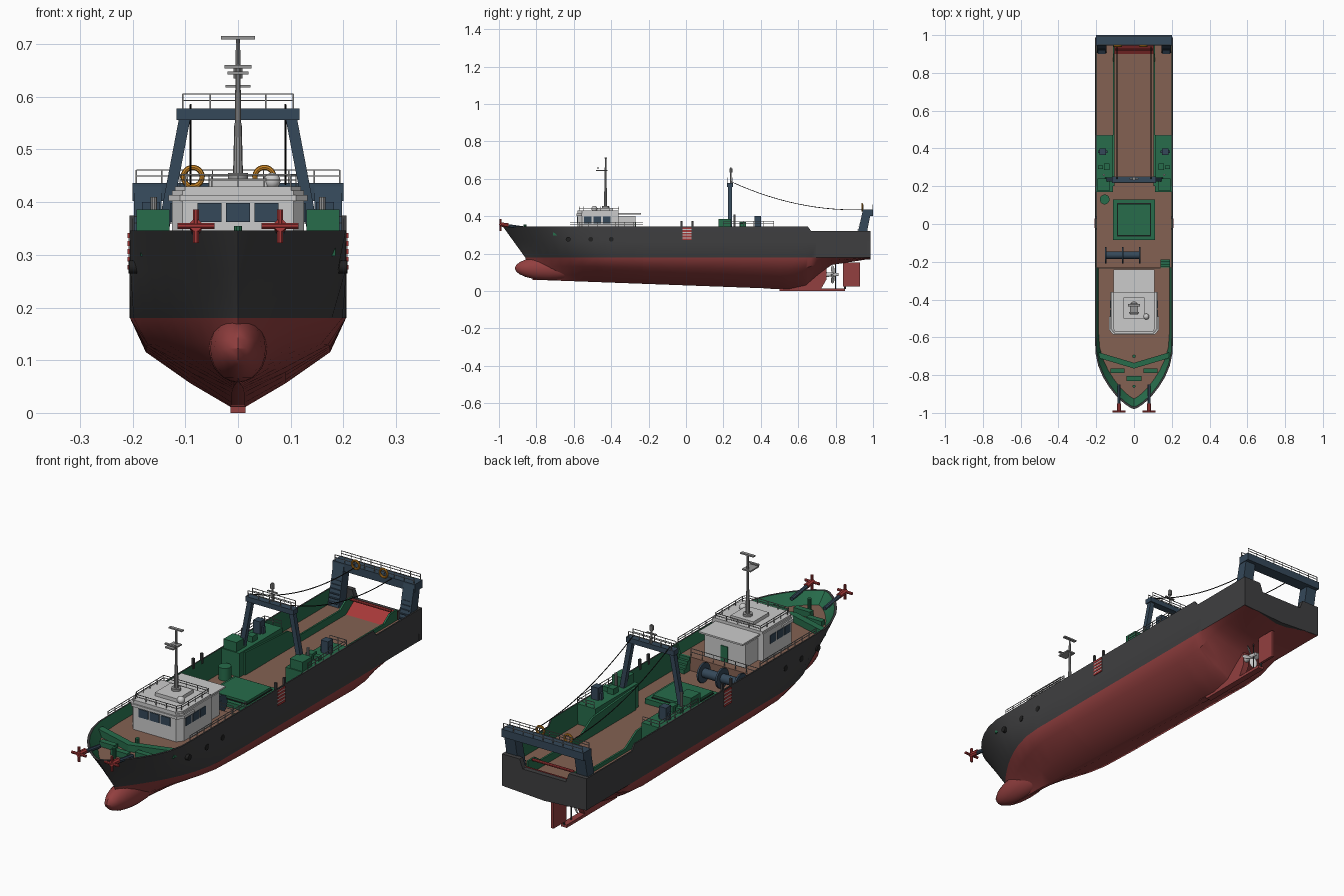
import bpy, bmesh, math
from mathutils import Vector, Matrix

if "Cube" in bpy.data.objects:
    bpy.data.objects.remove(bpy.data.objects["Cube"])

COL = {"hull_grey": (.05, .05, .052), "bottom_red": (.29, .05, .05), "deck_brown": (.23, .12, .085),
       "deck_green": (.02, .15, .07), "navy": (.035, .065, .1), "white": (.6, .6, .6),
       "metal_grey": (.3, .3, .3), "orange": (.6, .24, .02), "signal_red": (.38, .04, .04), "black": (.015, .015, .015)}
MAT = {}
for k, c in COL.items():
    MAT[k] = bpy.data.materials.new(k)
    MAT[k].diffuse_color = (*c, 1)


def finish(name, bm, *mats):
    me = bpy.data.meshes.new(name)
    bm.to_mesh(me)
    bm.free()
    ob = bpy.data.objects.new(name, me)
    bpy.context.collection.objects.link(ob)
    for m in mats:
        me.materials.append(MAT[m])
    return ob


def add_box(bm, x0, x1, y0, y1, z0, z1):
    m = Matrix.Translation(((x0 + x1) / 2, (y0 + y1) / 2, (z0 + z1) / 2)) @ Matrix.Diagonal((x1 - x0, y1 - y0, z1 - z0, 1))
    bmesh.ops.create_cube(bm, size=1, matrix=m)


def add_rod(bm, p, q, r, n=6, r2=None):
    p, q = Vector(p), Vector(q)
    d = q - p
    m = Matrix.Translation((p + q) / 2) @ d.to_track_quat('Z', 'Y').to_matrix().to_4x4() @ Matrix.Rotation(math.pi / n, 4, 'Z')
    bmesh.ops.create_cone(bm, cap_ends=True, segments=n, radius1=r, radius2=r if r2 is None else r2, depth=d.length, matrix=m)


def boxes(name, mat, *bs, mirror=False):
    bm = bmesh.new()
    for b in bs:
        add_box(bm, *b)
        if mirror:
            add_box(bm, -b[1], -b[0], *b[2:])
    return finish(name, bm, mat)


def rods(name, mat, *rs, n=6, mirror=False):
    bm = bmesh.new()
    for p, q, r in rs:
        add_rod(bm, p, q, r, n)
        if mirror:
            add_rod(bm, (-p[0], *p[1:]), (-q[0], *q[1:]), r, n)
    return finish(name, bm, mat)


def prism(name, mat, pts, axis, a, b):
    put = {'x': lambda u, v, w: (w, u, v), 'y': lambda u, v, w: (u, w, v), 'z': lambda u, v, w: (u, v, w)}[axis]
    bm = bmesh.new()
    A, B = ([bm.verts.new(put(u, v, w)) for u, v in pts] for w in (a, b))
    bm.faces.new(A)
    bm.faces.new(B)
    for i in range(len(pts)):
        j = (i + 1) % len(pts)
        bm.faces.new((A[i], A[j], B[j], B[i]))
    bmesh.ops.recalc_face_normals(bm, faces=bm.faces)
    return finish(name, bm, mat)


def railing(name, pts, h, step=.05, r=.0016, mirror=False):
    rs = []
    for p, q in zip(pts, pts[1:]):
        p, q = Vector(p), Vector(q)
        for f in (.55, 1):
            up = Vector((0, 0, h * f))
            rs.append((p + up, q + up, r))
        n = max(1, round((q - p).length / step))
        for i in range(n + 1):
            b = p.lerp(q, i / n)
            rs.append((b, b + Vector((0, 0, h)), r))
    return rods(name, "metal_grey", *rs, n=4, mirror=mirror)


def interp(tab, y):
    for (a, u), (b, v) in zip(tab, tab[1:]):
        if y <= b:
            return u + (v - u) * max(0, (y - a) / (b - a))
    return tab[-1][1]


# hull: level rows (stem y, half width, entry length, fullness) lofted along stations
KEEL = [(-.8, .06), (.55, .01), (.64, .03), (.72, .10), (.78, .14), (.985, .172)]
TOP = [(.65, .346), (.67, .32)]
LEVELS = [(-.82, 0, .6, 1), (-.82, .012, .6, 1), (-.83, .09, .6, 1), (-.845, .175, .52, 1), (-.86, .205, .46, .9),
          (-.925, .206, .38, .8), (-.98, .206, .33, .7), (-.968, .2, .33, .7), (-.925, .187, .33, .75), (-.925, 0, .33, 1)]
STATIONS = [-.98, -.972, -.955, -.93, -.9, -.86, -.81, -.75, -.68, -.6, -.5, -.4, -.23, -.229, 0, .3, .5, .55, .6, .64,
            .65, .67, .7, .74, .78, .84, .9, .985]
bm = bmesh.new()
rings = []
for y0 in STATIONS:
    half = []
    for k, (stem, w, ln, e) in enumerate(LEVELS):
        y = y0 + (stem + .98) * max(0, (-.4 - y0) / .58)
        s = min(1, max(0, (y - stem) / ln))
        zk, zt = interp(KEEL, y), interp(TOP, y)
        zd = .30 if y0 < -.2295 else .24
        if k == 8 and y0 > -.2295:
            w = .198
        z = [zk, zk, zk + .27 * (.18 - zk), zk + .62 * (.18 - zk), .18, .27, zt, zt, zd, zd][k]
        half.append((w * math.sin(s * math.pi / 2) ** e, y, z))
    ring = half + [(-x, y, z) for x, y, z in half[-2:0:-1]]
    rings.append([bm.verts.new(p) for p in ring])
N = len(rings[0])
for a, b in zip(rings, rings[1:]):
    for i in range(N):
        f = bm.faces.new((a[i], a[(i + 1) % N], b[(i + 1) % N], b[i]))
        k = min(i, N - 1 - i)
        f.material_index = 0 if k < 4 else 1 if k < 7 else 2 if k < 8 else 3
bm.faces.new(rings[-1]).material_index = 1
bmesh.ops.remove_doubles(bm, verts=bm.verts, dist=.0004)
bmesh.ops.recalc_face_normals(bm, faces=bm.faces)
finish("hull", bm, "bottom_red", "hull_grey", "deck_green", "deck_brown")
bm = bmesh.new()
bmesh.ops.create_uvsphere(bm, u_segments=20, v_segments=12, radius=1,
                          matrix=Matrix.Translation((0, -.73, .122)) @ Matrix.Diagonal((.055, .185, .064, 1)))
finish("bulbous_bow", bm, "bottom_red")
prism("transom", "hull_grey", [(-.206, .18), (0, .168), (.206, .18), (.206, .32), (.12, .32), (.105, .28), (-.105, .28),
                               (-.12, .32), (-.206, .32)], 'y', .965, .987)
prism("skeg", "bottom_red", [(.45, .012), (.72, .008), (.75, .06), (.75, .15), (.6, .1)], 'x', -.014, .014)
boxes("sole_piece", "bottom_red", (-.014, .014, .5, .85, 0, .013))
boxes("rudder", "bottom_red", (-.006, .006, .84, .93, .025, .152))
rods("rudder_stock", "hull_grey", ((0, .85, .01), (0, .85, .18), .005), ((0, .80, .01), (0, .80, .16), .003))
# propeller
bm = bmesh.new()
add_rod(bm, (0, .74, .088), (0, .815, .088), .014, 12, .008)
for i in range(4):
    m = (Matrix.Translation((0, .785, .088)) @ Matrix.Rotation(i * math.pi / 2 + .4, 4, 'Y') @ Matrix.Translation((0, 0, .028))
         @ Matrix.Rotation(.6, 4, 'Z') @ Matrix.Diagonal((.017, .003, .024, 1)))
    bmesh.ops.create_uvsphere(bm, u_segments=10, v_segments=6, radius=1, matrix=m)
finish("propeller", bm, "white")

# hull side details: portholes, striped pilot ladders, scuppers
for sx in (1, -1):
    for i, y in enumerate((-.63, -.51, -.4)):
        bm = bmesh.new()
        add_rod(bm, (sx * .19, y, .277), (sx * (.2075 if i else .206), y, .277), .013, 14)
        finish("porthole", bm, "black")
boxes("side_marker", "signal_red", *[(.2, .2095, -.02, .03, .272 + .015 * i, .281 + .015 * i) for i in range(5)], mirror=True)
boxes("side_marker_back", "white", (.2, .2075, -.02, .03, .272, .341), mirror=True)
boxes("bollard_post", "hull_grey", (.196, .206, -.03, -.02, .33, .375), (.196, .206, .03, .04, .33, .375), mirror=True)

# wheelhouse
house = [(-.125, -.36), (-.125, -.555), (-.105, -.58), (.105, -.58), (.125, -.555), (.125, -.36)]
prism("wheelhouse", "white", house, 'z', .29, .422)
prism("wheelhouse_roof", "white", [(x * .96, -.465 + (y + .465) * 1.0) for x, y in house], 'z', .422, .43)
boxes("aft_house", "white", (-.1, .1, -.37, -.27, .29, .40))
boxes("aft_canopy", "white", (-.108, .108, -.37, -.24, .41, .417))
boxes("wheelhouse_windows", "navy", *[(x - .023, x + .023, -.583, -.57, .362, .398) for x in (-.054, 0, .054)],
      *[(s - .003, s + .003, y, y + .04, .362, .398) for s in (-.125, .125) for y in (-.545, -.495, -.445)])
boxes("wheelhouse_door", "deck_green", (-.015, .02, -.272, -.267, .3, .37))
prism("bridge_eave", "white", [(-.132, -.49), (-.132, -.56), (-.11, -.586), (.11, -.586), (.132, -.56), (.132, -.49)], 'z', .402, .414)
railing("roof_railing", [(-.11, -.36, .43), (-.11, -.55, .43), (-.1, -.57, .43), (.1, -.57, .43), (.11, -.55, .43), (.11, -.36, .43), (-.11, -.36, .43)], .022)
boxes("roof_deckhouse", "white", (-.055, .055, -.5, -.39, .43, .445))
bm = bmesh.new()
bmesh.ops.create_uvsphere(bm, u_segments=14, v_segments=8, radius=.016, matrix=Matrix.Translation((.065, -.49, .44)))
finish("satellite_dome", bm, "white")
# foremast
bm = bmesh.new()
add_rod(bm, (0, -.43, .43), (0, -.43, .55), .010, 10, .007)
add_rod(bm, (0, -.43, .55), (0, -.43, .71), .006, 10, .004)
add_rod(bm, (0, -.43, .44), (0, -.43, .455), .02, 12)
for x, y0, y1, z in ((.032, -.437, -.423, .712), (.02, -.48, -.42, .645), (.026, -.475, -.465, .657)):
    add_box(bm, -x, x, y0, y1, z - .003, z + .003)
finish("foremast", bm, "metal_grey")

# foredeck
prism("breakwater", "deck_green", [(0, -.765), (.185, -.71), (.185, -.68), (0, -.735), (-.185, -.68), (-.185, -.71)], 'z', .298, .33)
boxes("foredeck_fittings", "deck_green", (.05, .125, -.79, -.765, .3, .322), (-.125, -.05, -.79, -.765, .3, .322), (-.04, .04, -.83, -.805, .3, .325))
rods("foredeck_bollards", "deck_green", ((0, -.7, .3), (0, -.7, .335), .009), ((0, -.86, .3), (0, -.86, .355), .008), n=10)
rods("anchor_shanks", "navy", ((.08, -.85, .335), (.08, -.992, .355), .009), n=8, mirror=True)
rods("anchor_crowns", "signal_red", ((.045, -.993, .355), (.115, -.993, .355), .006), ((.08, -.992, .322), (.08, -.992, .386), .006),
     ((.08, -.95, .352), (.08, -.997, .356), .012), n=8, mirror=True)
railing("foredeck_railing", [(.2, -.62, .346), (.2, -.23, .346)], .022, mirror=True)
railing("break_railing", [(-.185, -.235, .3), (.14, -.235, .3)], .035)

# main deck
boxes("deck_stair", "deck_green", *[(.14, .19, -.235 + .012 * i, -.223 + .012 * i, .24, .30 - .014 * i) for i in range(4)])
boxes("hatch_coaming", "deck_green", (-.11, .11, -.085, .13, .239, .262))
boxes("hatch_gasket", "black", (-.091, .091, -.066, .111, .26, .265))
boxes("hatch_cover", "deck_green", (-.087, .087, -.062, .107, .26, .275))
bm = bmesh.new()
add_rod(bm, (-.15, -.165, .285), (.035, -.165, .285), .02, 16)
for x in (-.15, -.06, .03):
    add_rod(bm, (x - .004, -.165, .285), (x + .004, -.165, .285), .043, 18)
finish("net_drum", bm, "navy")
rods("deck_tank", "deck_green", ((-.155, .13, .24), (-.155, .13, .295), .026), n=16)

# side winch houses and their equipment
boxes("side_house", "deck_green", (.112, .2, .17, .47, .238, .345), mirror=True)
boxes("gantry_pedestal", "deck_green", (.13, .193, .175, .24, .34, .386), (.13, .16, .285, .32, .34, .37), (.165, .19, .29, .31, .34, .365), mirror=True)
boxes("winch_motor", "navy", (.148, .182, .365, .4, .34, .4), (.14, .19, .375, .39, .34, .375), mirror=True)
railing("side_house_railing", [(.2, .2, .345), (.2, .47, .345), (.118, .47, .345)], .028, mirror=True)
rods("winch_post", "metal_grey", ((.16, .26, .34), (.16, .26, .41), .006), n=10, mirror=True)

# trawl lane
for s in (1, -1):
    prism("lane_wall", "deck_green", [(.2, .238), (.95, .238), (.95, .3), (.9, .3), (.86, .272), (.58, .272), (.5, .32), (.2, .34)],
          'x', s * .104, s * .112)
boxes("side_deck", "deck_brown", (.112, .199, .47, .96, .238, .255), mirror=True)
prism("stern_ramp", "signal_red", [(.9, .24), (.965, .285), (.965, .24)], 'x', -.104, .104)
rods("ramp_bar", "signal_red", ((-.1, .925, .30), (.1, .925, .30), .006), n=8)

# middle gantry
rods("mid_gantry_legs", "navy", ((.142, .235, .345), (.1, .235, .565), .015), n=4, mirror=True)
boxes("mid_gantry_beam", "navy", (-.117, .117, .218, .252, .556, .578))
for y in (.22, .25):
    railing("mid_gantry_railing", [(-.105, y, .578), (.105, y, .578)], .027)
bm = bmesh.new()
add_rod(bm, (0, .24, .578), (0, .24, .66), .004, 8)
add_rod(bm, (0, .24, .635), (0, .24, .655), .009, 10)
add_box(bm, -.024, .024, .236, .244, .618, .622)
finish("mid_mast", bm, "metal_grey")

# stern gantry
for s in (1, -1):
    prism("stern_gantry_leg", "navy", [(.905, .25), (.955, .25), (.99, .43), (.945, .43)], 'x', s * .145, s * .197)
boxes("leg_steps", "navy", *[(.15, .19, .9 + .04 * i / 7, .92 + .04 * i / 7, .27 + .018 * i, .274 + .018 * i) for i in range(8)], mirror=True)
boxes("stern_gantry_beam", "navy", (-.2, .2, .945, 1, .402, .436))
for y in (.95, .995):
    railing("stern_gantry_railing", [(-.193, y, .436), (.193, y, .436)], .025)
for x in (-.086, .05):
    bpy.ops.mesh.primitive_torus_add(location=(x, .942, .448), rotation=(math.pi / 2, 0, 0), major_radius=.018,
                                     minor_radius=.005, major_segments=18, minor_segments=8)
    bpy.context.object.name = "trawl_block"
    bpy.context.object.data.materials.append(MAT["orange"])
# sagging trawl cables
pts = [(.09, .24 + .7 * t, .585 - .15 * t - .17 * t * (1 - t)) for t in [i / 14 for i in range(15)]]
rods("trawl_cables", "black", *[(p, q, .002) for p, q in zip(pts, pts[1:])], mirror=True)

# smooth rounded parts, keep edges sharp
for ob in bpy.context.collection.objects:
    ob.select_set(True)
    bpy.context.view_layer.objects.active = ob
bpy.ops.object.shade_smooth_by_angle(angle=math.radians(32))

for m in bpy.data.materials:
    if m.users and not m.is_grease_pencil:
        m.use_nodes = True
        m.node_tree.nodes["Principled BSDF"].inputs["Base Color"].default_value = m.diffuse_color
